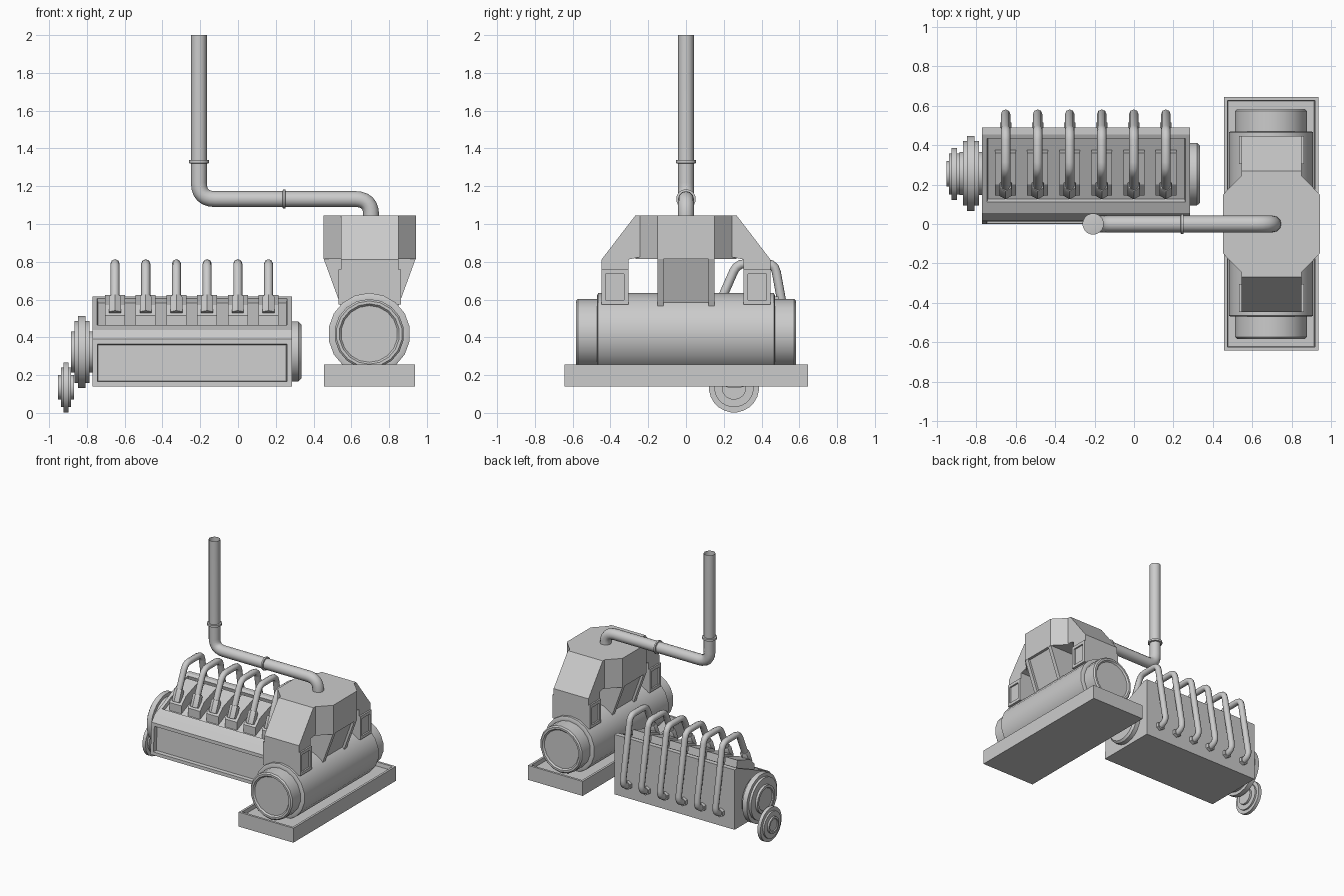
import bpy, bmesh, math
from mathutils import Vector

if "Cube" in bpy.data.objects:
    bpy.data.objects.remove(bpy.data.objects["Cube"])


def finish(name, bm, smooth=False):
    bmesh.ops.recalc_face_normals(bm, faces=bm.faces)
    me = bpy.data.meshes.new(name)
    bm.to_mesh(me)
    bm.free()
    ob = bpy.data.objects.new(name, me)
    bpy.context.collection.objects.link(ob)
    if smooth:
        bpy.ops.object.select_all(action='DESELECT')
        ob.select_set(True)
        bpy.context.view_layer.objects.active = ob
        bpy.ops.object.shade_smooth_by_angle(angle=math.radians(35))
    return ob


def prism(name, pts, axis, a, b, insets=()):
    """Extrude a 2D profile along an axis; insets = (direction, margin, depth) recessed panels."""
    def put(p, t):
        return {'x': (t, p[0], p[1]), 'y': (p[0], t, p[1]), 'z': (p[0], p[1], t)}[axis]
    bm = bmesh.new()
    lo = [bm.verts.new(put(p, a)) for p in pts]
    hi = [bm.verts.new(put(p, b)) for p in pts]
    bm.faces.new(lo)
    bm.faces.new(hi)
    for i in range(len(pts)):
        j = (i + 1) % len(pts)
        bm.faces.new((lo[i], lo[j], hi[j], hi[i]))
    bmesh.ops.recalc_face_normals(bm, faces=bm.faces)
    for d, margin, depth in insets:
        bm.normal_update()
        d = Vector(d).normalized()
        f = max(bm.faces, key=lambda f: (round(f.normal.dot(d), 2), f.calc_area()))
        bmesh.ops.inset_region(bm, faces=[f], thickness=margin)
        bmesh.ops.inset_region(bm, faces=[f], thickness=0.006, depth=-depth)
    return finish(name, bm)


def box(name, x, y, z, insets=()):
    return prism(name, [(x[0], y[0]), (x[1], y[0]), (x[1], y[1]), (x[0], y[1])], 'z', z[0], z[1], insets)


def lathe(name, axis, c, prof, n):
    """Closed turned part: prof = (position along axis, radius), c = centre in the other two axes."""
    bm = bmesh.new()
    rings = []
    for t, r in prof:
        ring = []
        for i in range(n):
            a = 2 * math.pi * (i + 0.5) / n
            u, v = c[0] + r * math.cos(a), c[1] + r * math.sin(a)
            ring.append(bm.verts.new({'x': (t, u, v), 'y': (u, t, v), 'z': (u, v, t)}[axis]))
        rings.append(ring)
    for p, q in zip(rings, rings[1:]):
        for i in range(n):
            j = (i + 1) % n
            bm.faces.new((p[i], p[j], q[j], q[i]))
    bm.faces.new(rings[0])
    bm.faces.new(rings[-1])
    return finish(name, bm, True)


def tube(name, pts, r, bend, res, steps, cap=True):
    """Round tube along a path with rounded corners."""
    pts = [Vector(p) for p in pts]
    path = [pts[0]]
    for p, c, q in zip(pts, pts[1:], pts[2:]):
        s, e = c + (p - c).normalized() * bend, c + (q - c).normalized() * bend
        for k in range(steps + 1):
            t = k / steps
            path.append(s * (1 - t) ** 2 + c * 2 * t * (1 - t) + e * t * t)
    path.append(pts[-1])
    cu = bpy.data.curves.new(name, 'CURVE')
    cu.dimensions = '3D'
    cu.bevel_depth, cu.bevel_resolution, cu.use_fill_caps = r, res, cap
    sp = cu.splines.new('POLY')
    sp.points.add(len(path) - 1)
    for pt, co in zip(sp.points, path):
        pt.co = (*co, 1)
    ob = bpy.data.objects.new(name, cu)
    bpy.context.collection.objects.link(ob)
    return ob


# Engine block with recessed front panel and sloping recessed head
block = [(0, .14), (.49, .14), (.49, .615), (.455, .615), (.09, .455), (.055, .44), (.015, .39)]
prism('engine_block', block, 'x', -.77, .285,
      [((0, -1, .06), .036, .03), ((0, -.4, .91), .035, .025)])

# Six cylinder heads with fittings and injector pipes
for i in range(6):
    x = -.651 + i * .1625
    prism(f'cylinder_head_{i}', [(.145, .45), (.145, .515), (.2, .57), (.36, .625), (.375, .55)],
          'x', x - .053, x + .053)
    nut = lathe(f'pipe_fitting_{i}', 'z', (0, 0), [(-.05, .036), (.035, .036), (.045, .03)], 6)
    nut.location = (x, .178, .575)
    nut.rotation_euler = (math.radians(-22), 0, 0)
    tube(f'injector_pipe_{i}', [(x, .165, .55), (x, .27, .79), (x, .47, .79), (x, .565, .27), (x, .48, .24)],
         .024, .045, 2, 3)
    lathe(f'rear_fitting_{i}', 'y', (x, .25), [(.48, .034), (.515, .034)], 6)

# Flywheel cover and two stepped pulleys
lathe('flywheel_cover', 'x', (.253, .325), [(.28, .16), (.32, .16), (.335, .145)], 24)
lathe('large_pulley', 'x', (.257, .323),
      [(-.765, .11), (-.785, .11), (-.785, .165), (-.808, .165), (-.808, .192), (-.848, .192),
       (-.848, .165), (-.866, .165), (-.866, .11), (-.885, .11), (-.885, .09), (-.878, .085)], 24)
lathe('small_pulley', 'x', (.254, .135),
      [(-.868, .065), (-.885, .065), (-.885, .105), (-.898, .105), (-.898, .133), (-.925, .133),
       (-.925, .105), (-.938, .105), (-.938, .065), (-.952, .065), (-.952, .05), (-.946, .046)], 24)

# Generator tray and drum
box('generator_tray', (.456, .936), (-.642, .645), (.14, .255), [((0, 0, 1), .025, .03)])
half = [(.465, .217), (.47, .205), (.47, .185), (.572, .185), (.582, .175), (.582, .16), (.57, .15)]
lathe('generator_drum', 'y', (.695, .418), [(-t, r) for t, r in reversed(half)] + half, 18)

# Cooling hood: octagonal cap, sloping end arms with windowed legs
X = .697
octagon = [(X + sx, y) for sx, y in ((-.245, -.15), (-.13, -.268), (.13, -.268), (.245, -.15),
                                     (.245, .15), (.13, .268), (-.13, .268), (-.245, .15))]
prism('hood_cap', octagon, 'z', .815, 1.045)
for s, side in ((-1, 'front'), (1, 'back')):
    arm = [(s * y, z) for y, z in ((.22, 1.045), (.268, 1.045), (.447, .812), (.305, .812), (.22, .83))]
    prism(f'hood_arm_{side}', arm, 'x', X - .153, X + .153)
    y0, y1 = sorted((s * .305, s * .447))
    box(f'hood_leg_{side}', (X - .153, X + .153), (y0, y1), (.575, .812))
    for d in (-1, 1):
        # window frame on the side of each leg
        w, e = X + d * .153, X + d * .165
        xs = (min(w, e), max(w, e))
        for k, (ya, yb, za, zb) in enumerate(((y0, y0 + .022, .575, .74), (y1 - .022, y1, .575, .74),
                                              (y0, y1, .575, .598), (y0, y1, .735, .76))):
            box(f'leg_frame_{side}_{d}_{k}', xs, (ya, yb), (za, zb))

# Tapered centre column with gusset fins
def taper(top, bottom):
    return [(X - bottom, .56), (X + bottom, .56), (X + top, .82), (X - top, .82)]


prism('hood_column', taper(.225, .13), 'y', -.12, .12)
for s in (-1, 1):
    prism(f'column_fin_{s}', taper(.245, .15), 'y', s * .118, s * .15)

# Exhaust pipe with clamp rings
tube('exhaust_pipe', [(.705, 0, 1.0), (.705, 0, 1.132), (-.207, 0, 1.132), (-.207, 0, 2.0)],
     .042, .085, 4, 6, False)
lathe('stack_clamp', 'z', (-.207, 0), [(1.32, .043), (1.322, .054), (1.338, .054), (1.34, .043)], 16)
lathe('elbow_clamp', 'x', (0, 1.132), [(.236, .043), (.238, .052), (.25, .052), (.252, .043)], 16)
